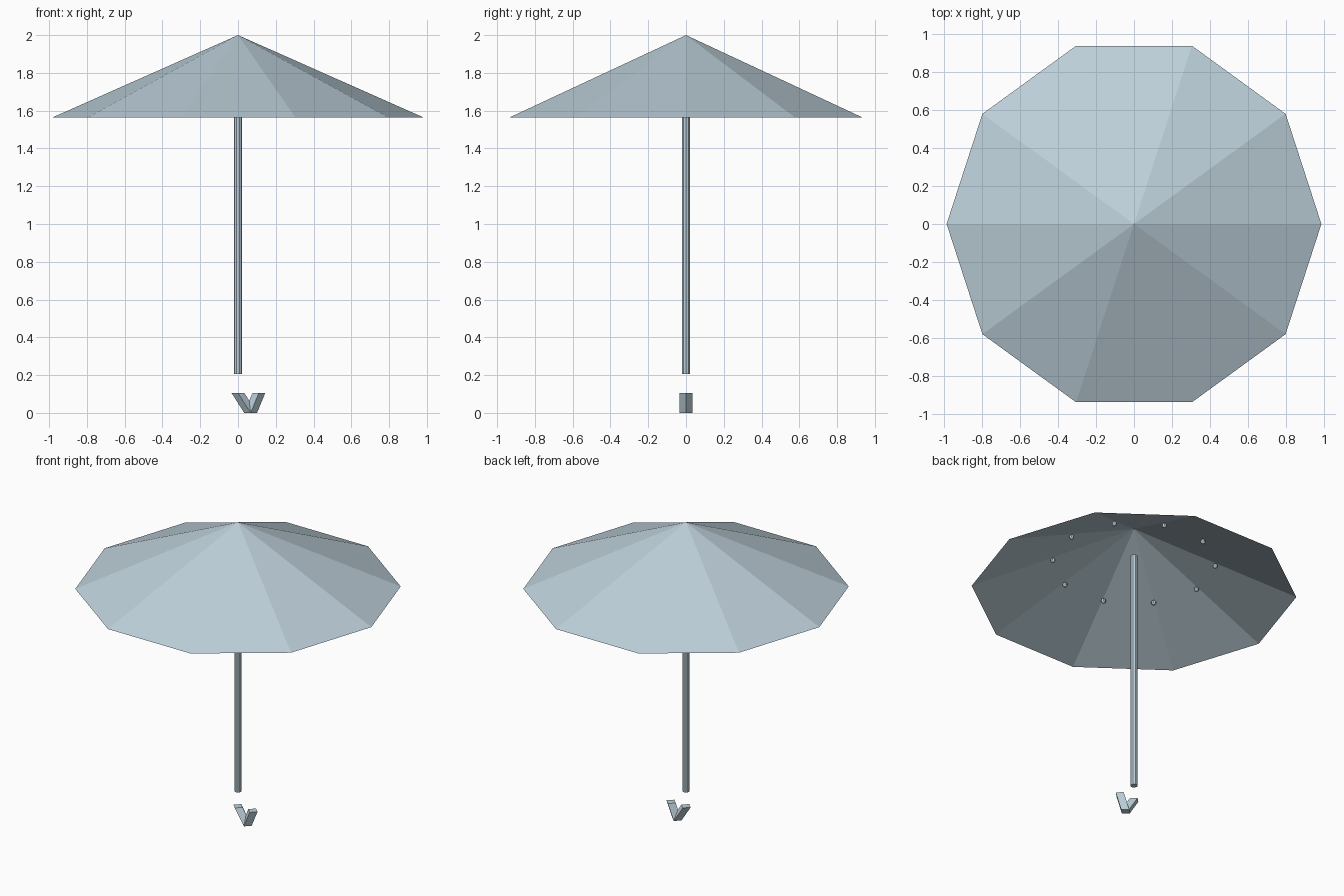
import bpy
import bmesh
from math import cos, sin, tau

cube = bpy.data.objects.get("Cube")
if cube:
    bpy.data.objects.remove(cube, do_unlink=True)

# Single flat colour
paint = bpy.data.materials.new("pale_blue_grey")
paint.use_nodes = True
COLOUR = (0.51, 0.63, 0.70, 1)
paint.diffuse_color = COLOUR
paint.node_tree.nodes["Principled BSDF"].inputs["Base Color"].default_value = COLOUR


def finish(name, bm):
    mesh = bpy.data.meshes.new(name)
    bm.to_mesh(mesh)
    bm.free()
    mesh.materials.append(paint)
    obj = bpy.data.objects.new(name, mesh)
    bpy.context.collection.objects.link(obj)
    return obj


def ring(bm, sides, radius, x, z):
    return [bm.verts.new((x + radius * cos(tau * i / sides),
                          radius * sin(tau * i / sides), z)) for i in range(sides)]


def prism(name, sides, radius, bottom, top):
    """Capped prism, sheared between two level ends given as (x, z)."""
    bm = bmesh.new()
    low, high = ring(bm, sides, radius, *bottom), ring(bm, sides, radius, *top)
    for i in range(sides):
        j = (i + 1) % sides
        bm.faces.new((low[i], low[j], high[j], high[i]))
    bm.faces.new(low[::-1])
    bm.faces.new(high)
    return finish(name, bm)


SIDES = 10
RADIUS = 0.985
RIM_Z = 1.563

# Canopy: open ten-sided cone
bm = bmesh.new()
rim = ring(bm, SIDES, RADIUS, 0, RIM_Z)
tip = bm.verts.new((0, 0, 2))
for i in range(SIDES):
    bm.faces.new((rim[i], rim[(i + 1) % SIDES], tip))
finish("canopy", bm)

# Pole, ending just below the canopy tip
prism("pole", SIDES, 0.022, (0, 0.205), (0, 1.81))

# Hooked handle: two slanted diamond-section arms meeting at the ground
prism("handle_near_arm", 4, 0.034, (0.067, 0), (0, 0.105))
prism("handle_far_arm", 4, 0.034, (0.067, 0), (0.11, 0.105))

# Small beads under each rib, halfway out
for i in range(SIDES):
    angle = tau * i / SIDES
    bm = bmesh.new()
    bmesh.ops.create_uvsphere(bm, u_segments=8, v_segments=6, radius=0.016)
    bead = finish(f"rib_bead_{i + 1}", bm)
    bead.location = (RADIUS / 2 * cos(angle), RADIUS / 2 * sin(angle), 1.76)
